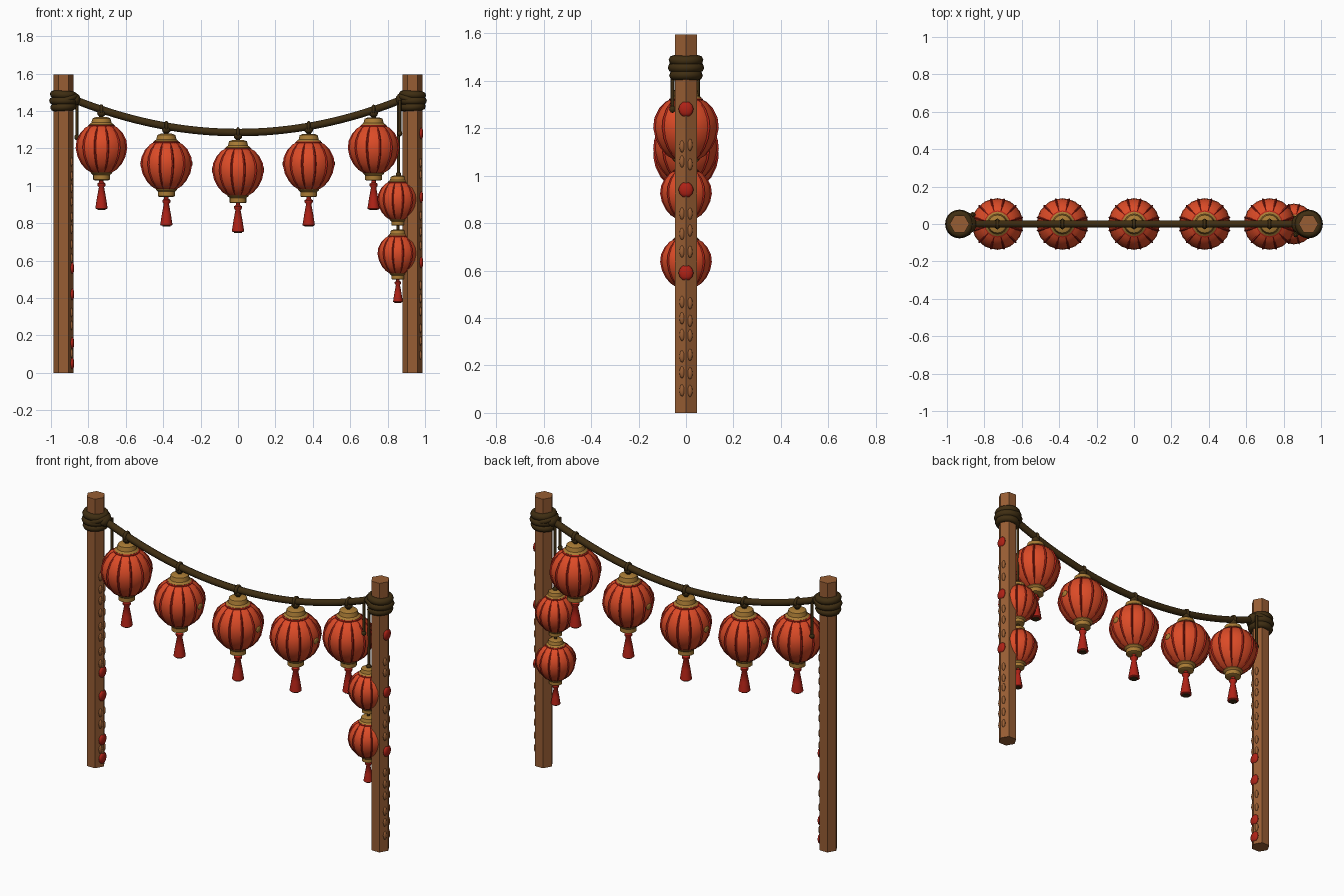
import bpy, bmesh, math, random
from mathutils import Vector, Matrix

random.seed(4)
if "Cube" in bpy.data.objects:
    bpy.data.objects.remove(bpy.data.objects["Cube"])


def material(name, rgb):
    m = bpy.data.materials.new(name)
    m.use_nodes = True
    m.diffuse_color = (*rgb, 1)
    bsdf = m.node_tree.nodes["Principled BSDF"]
    bsdf.inputs["Base Color"].default_value = (*rgb, 1)
    bsdf.inputs["Roughness"].default_value = 0.8
    return m


WOOD = material("warm wood", (0.31, 0.11, 0.033))
ROPE = material("dark rope", (0.05, 0.027, 0.006))
PAPER = material("orange paper", (0.72, 0.07, 0.02))
RED = material("deep red", (0.43, 0.016, 0.008))
GOLD = material("dull gold", (0.40, 0.20, 0.035))


def finish(name, bm, mats, smooth=None):
    bmesh.ops.recalc_face_normals(bm, faces=bm.faces)
    mesh = bpy.data.meshes.new(name)
    bm.to_mesh(mesh)
    bm.free()
    for m in mats:
        mesh.materials.append(m)
    obj = bpy.data.objects.new(name, mesh)
    bpy.context.collection.objects.link(obj)
    if smooth:
        bpy.ops.object.select_all(action='DESELECT')
        obj.select_set(True)
        bpy.context.view_layer.objects.active = obj
        bpy.ops.object.shade_smooth_by_angle(angle=math.radians(smooth))
    return obj


def lathe(name, profile, spokes, origin, mats, scale=1, smooth=35, rule=None):
    """Spin (radius, z) points around spokes of (angle, radius factor)."""
    bm = bmesh.new()
    rings = [[bm.verts.new(Vector(origin) + scale * Vector(
        (r * f * math.cos(a), r * f * math.sin(a), z))) for a, f in spokes]
        for r, z in profile]
    n = len(spokes)
    for low, high in zip(rings, rings[1:]):
        for i in range(n):
            j = (i + 1) % n
            face = bm.faces.new((low[i], low[j], high[j], high[i]))
            face.material_index = rule(i) if rule else 0
    bm.faces.new(rings[0])
    bm.faces.new(rings[-1])
    return finish(name, bm, mats, smooth)


def circle(n):
    return [(math.tau * i / n, 1) for i in range(n)]


def tube(name, points, radius, mat, closed=False):
    curve = bpy.data.curves.new(name, 'CURVE')
    curve.dimensions = '3D'
    curve.bevel_depth = radius
    curve.bevel_resolution = 2
    curve.use_fill_caps = True
    spline = curve.splines.new('POLY')
    spline.points.add(len(points) - 1)
    for p, co in zip(spline.points, points):
        p.co = (*co, 1)
    spline.use_cyclic_u = closed
    spline.use_smooth = True
    curve.materials.append(mat)
    obj = bpy.data.objects.new(name, curve)
    bpy.context.collection.objects.link(obj)
    return obj


def ring(name, centre, radius, thick, tilt=0, axis='Y'):
    turn = Matrix.Rotation(tilt, 3, axis)
    pts = [Vector(centre) + turn @ Vector((radius * math.cos(a), radius * math.sin(a), 0))
           for a, _ in circle(20)]
    return tube(name, pts, thick, ROPE, True)


def blob(name, centre, size, mat):
    bm = bmesh.new()
    bmesh.ops.create_icosphere(bm, subdivisions=2, radius=1)
    bmesh.ops.scale(bm, vec=size, verts=bm.verts)
    bmesh.ops.translate(bm, vec=centre, verts=bm.verts)
    return finish(name, bm, [mat], 60)


def rope_z(x):
    return 1.285 + 0.23 * x * x


# Lantern shapes, measured from the lantern centre
BODY = [(0.055, -0.128), (0.085, -0.11), (0.112, -0.08), (0.133, -0.04), (0.143, 0.005),
        (0.138, 0.045), (0.118, 0.085), (0.09, 0.113), (0.058, 0.13)]
TOP_CAP = [(0.064, 0.118), (0.066, 0.13), (0.054, 0.14), (0.048, 0.163), (0.03, 0.17)]
LOW_CAP = [(0.036, -0.168), (0.045, -0.164), (0.045, -0.14), (0.056, -0.13), (0.056, -0.118)]
TASSEL = [(0.026, -0.322), (0.033, -0.318), (0.024, -0.26), (0.014, -0.205), (0.022, -0.195),
          (0.022, -0.185), (0.012, -0.178), (0.012, -0.16)]
# Thin raised ribs between slightly sunken panels
RIBS = [(math.radians(15 + 30 * k + d), f) for k in range(12)
        for d, f in ((-2.5, 0.95), (0, 1), (2.5, 0.95), (15, 0.965))]


def lantern(name, x, z, scale=1, tassel=True):
    at = (x, 0, z)
    lathe(name + "_paper", BODY, RIBS, at, [PAPER, RED], scale, 25,
          lambda i: 1 if i % 4 < 2 else 0)
    lathe(name + "_top_cap", TOP_CAP, circle(16), at, [GOLD], scale)
    lathe(name + "_bottom_cap", LOW_CAP, circle(16), at, [GOLD], scale)
    if tassel:
        lathe(name + "_tassel", TASSEL, circle(10), at, [RED], scale, 50)
        lathe(name + "_tassel_core", [(0.022, -0.326), (0.022, -0.316)], circle(10), at,
              [ROPE], scale)
    # collars where the ribs meet the caps
    lathe(name + "_collar", [(0.072, 0.116), (0.072, 0.125), (0.06, 0.132)], circle(16), at,
          [RED], scale)


# Poles with rope lashings
for side, word in ((-1, "right"), (1, "left")):
    px = 0.933 * side
    lathe(word + "_pole", [(0.0525, 0), (0.0525, 1.595)], circle(6), (px, 0, 0), [WOOD], 1, 0)
    for k, (z, r) in enumerate(((1.422, 0.05), (1.455, 0.056), (1.487, 0.052))):
        ring(f"{word}_lashing_{k}", (px, 0, z), r, 0.021, 0.06 * (k - 1))
    ring(word + "_lashing_loop", (px - 0.012 * side, 0, 1.462), 0.057, 0.016, 0.3 * side)
    blob(word + "_lashing_knot", (0.868 * side, 0, 1.462), (0.026, 0.045, 0.032), ROPE)

# Main sagging rope
xs = [-0.9 + 0.05 * i for i in range(37)]
tube("main_rope", [(x, 0, rope_z(x)) for x in xs], 0.02, ROPE)

# Loose cords hanging from the lashings
for name, x, y, end in (("lantern_cord", 0.858, 0, 1.06), ("short_cord_left", 0.865, -0.057, 1.28),
                        ("short_cord_right", -0.862, 0.05, 1.26)):
    tube(name, [(x, y, 1.46), (x, y, end)], 0.008, ROPE)
    blob(name + "_end", (x, y, end), (0.014, 0.014, 0.016), ROPE)

# Five large lanterns along the rope
for k, x in enumerate((-0.73, -0.383, 0, 0.378, 0.725)):
    z = rope_z(x)
    lantern(f"lantern_{k}", x, z - 0.21)
    ring(f"lantern_loop_{k}", (x, 0, z), 0.02, 0.009, math.pi / 2)
    blob(f"lantern_knot_{k}", (x, 0, z - 0.018), (0.024, 0.024, 0.022), ROPE)
    tube(f"lantern_stem_{k}", [(x, 0, z), (x, 0, z - 0.05)], 0.012, ROPE)
    # worn paper patches on the inner lanterns
    if 0 < k < 4:
        for s in (-1, 1):
            blob(f"patch_{k}_{s}", (x + 0.134 * s, 0, z - 0.2), (0.006, 0.022, 0.018), GOLD)

# Two small stacked lanterns beside the left pole
lantern("small_lantern_upper", 0.855, 0.92, 0.79, False)
lantern("small_lantern_lower", 0.855, 0.632, 0.79)
tube("small_lantern_link", [(0.855, 0, 1.07), (0.855, 0, 0.74)], 0.008, ROPE)

# Bark chips and red seals on the +x edge of each pole
for word, edge, seals, top in (("left", 0.984, (0.59, 0.94, 1.28), 1.2),
                               ("right", -0.882, (0.05, 0.16, 0.42, 0.56), 1.2)):
    for k, z in enumerate(seals):
        blob(f"{word}_seal_{k}", (edge - 0.006, 0, z), (0.013, 0.032, 0.034), RED)
    for k in range(15):
        z = 0.1 + k * (top - 0.1) / 15
        if min(abs(z - s) for s in seals) < 0.05:
            continue
        for s in (-1, 1):
            blob(f"{word}_bark_{k}_{s}", (edge - 0.009, 0.016 * s, z + random.uniform(-.01, .01)),
                 (0.009, 0.012, 0.026), WOOD)
